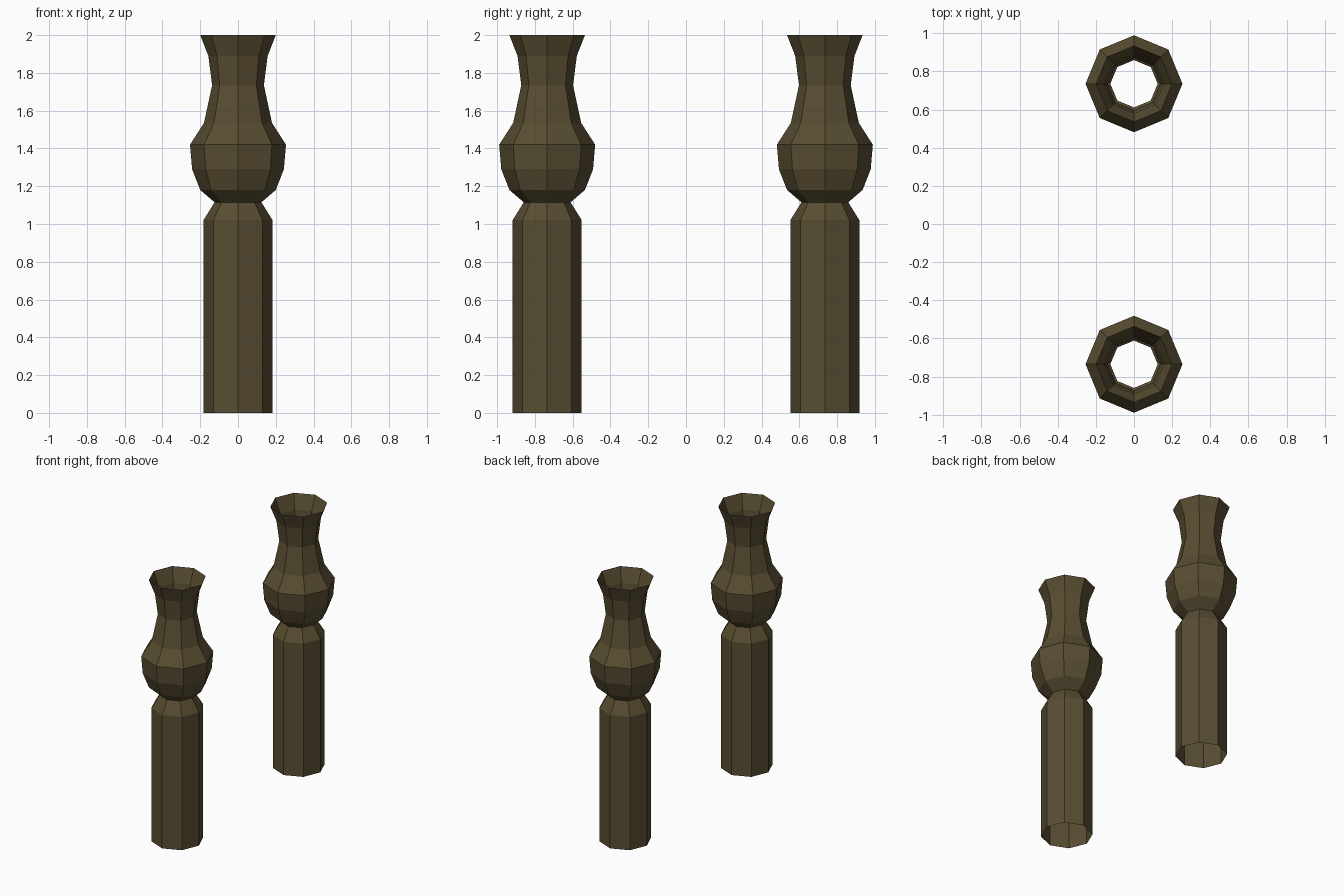
import bpy, bmesh, math

if "Cube" in bpy.data.objects:
    bpy.data.objects.remove(bpy.data.objects["Cube"])

# One flat dark olive-brown colour
wood = bpy.data.materials.new("dark olive brown")
wood.diffuse_color = (0.10, 0.075, 0.032, 1)
wood.use_nodes = True
wood.node_tree.nodes["Principled BSDF"].inputs["Base Color"].default_value = wood.diffuse_color

# Profile (radius, height) from foot to flared rim, open at both ends
PROFILE = [(0.183, 0), (0.183, 1.02), (0.124, 1.115), (0.20, 1.18),
           (0.243, 1.29), (0.254, 1.42), (0.18, 1.535), (0.137, 1.735),
           (0.157, 1.89), (0.20, 2.0)]
SIDES = 8


def turned_post(name, y):
    """Eight-sided hollow turned post standing at the given y."""
    bm = bmesh.new()
    rings = [[bm.verts.new((r * math.cos(math.tau * i / SIDES),
                            r * math.sin(math.tau * i / SIDES), z))
              for i in range(SIDES)] for r, z in PROFILE]
    for low, high in zip(rings, rings[1:]):
        for i in range(SIDES):
            j = (i + 1) % SIDES
            bm.faces.new((low[i], low[j], high[j], high[i]))
    mesh = bpy.data.meshes.new(name)
    bm.to_mesh(mesh)
    bm.free()
    mesh.materials.append(wood)
    obj = bpy.data.objects.new(name, mesh)
    obj.location.y = y
    bpy.context.collection.objects.link(obj)


# Matching pair of posts
turned_post("front_post", -0.735)
turned_post("back_post", 0.735)
